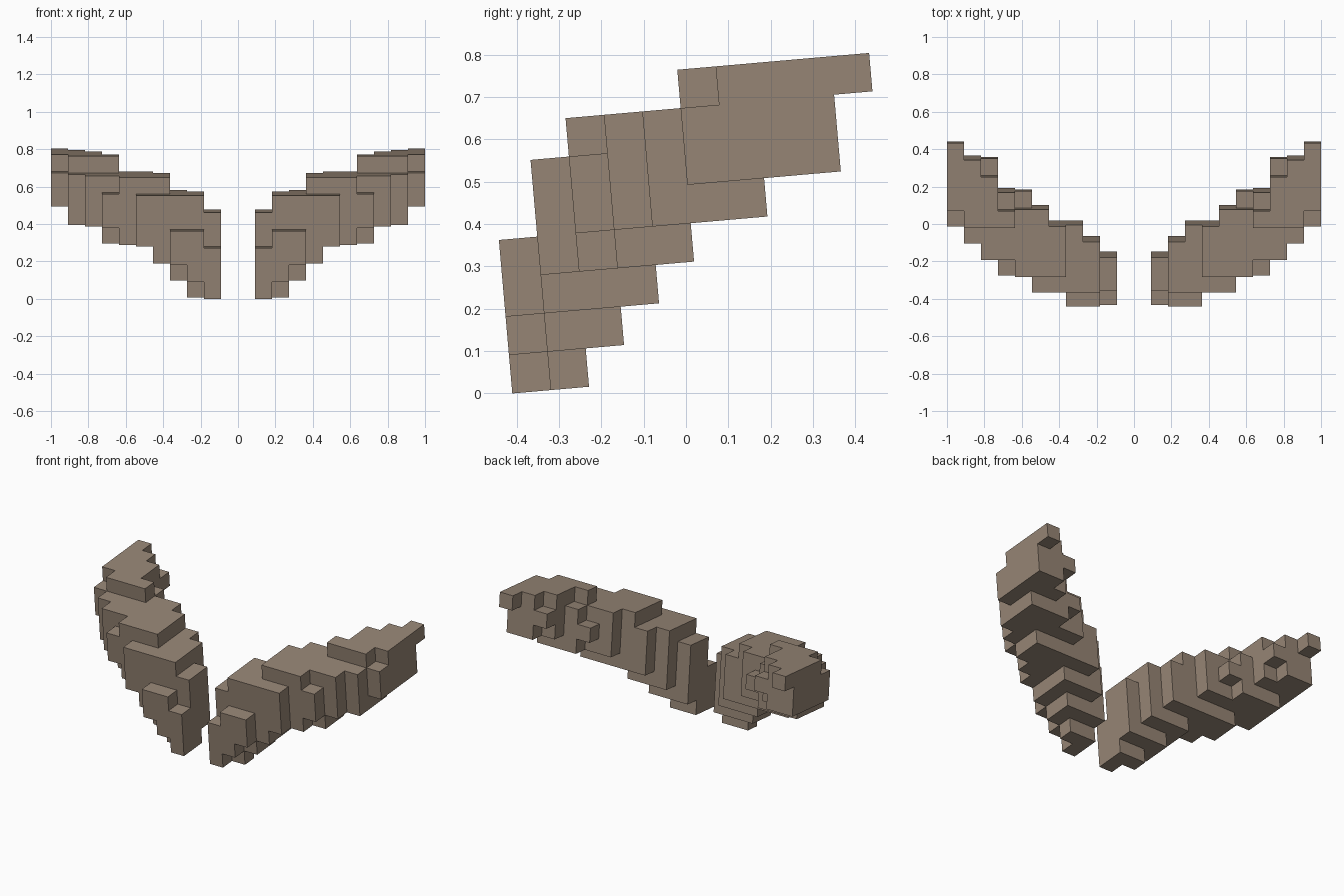
import bpy
import bmesh
import math
from mathutils import Matrix, Vector

cube = bpy.data.objects.get("Cube")
if cube:
    bpy.data.objects.remove(cube, do_unlink=True)

CELL = 1 / 11
TILT = math.radians(5)

# One entry per block column, from the root to the tip of the wing:
# lowest layer, then the front and back limits of each layer going up
COLUMNS = [
    (0, "00011", "23333"),
    (0, "100011", "234444"),
    (1, "10011", "34555"),
    (2, "11112", "45555"),
    (3, "1112", "5666"),
    (3, "2222", "5676"),
    (3, "32235", "57776"),
    (4, "3335", "7898"),
    (4, "4445", "7999"),
    (5, "556", "99" + "A"),
]


def make_material(name, color):
    mat = bpy.data.materials.new(name)
    mat.use_nodes = True
    mat.diffuse_color = color
    mat.node_tree.nodes["Principled BSDF"].inputs["Base Color"].default_value = color
    return mat


def wing_cells():
    """Set of grid cells filled by one wing."""
    cells = set()
    for col, (low, fronts, backs) in enumerate(COLUMNS, start=1):
        for layer, (front, back) in enumerate(zip(fronts, backs), start=low):
            for depth in range(int(front, 16), int(back, 16)):
                cells.add((col, depth, layer))
    return cells


def add_skin(bm, cells):
    """Add a square wherever a filled cell meets an empty one."""
    verts = {}

    def vert(point):
        if point not in verts:
            verts[point] = bm.verts.new(Vector(point) * CELL)
        return verts[point]

    for cell in cells:
        for axis in range(3):
            u, v = (axis + 1) % 3, (axis + 2) % 3
            for side in (0, 1):
                neighbour = list(cell)
                neighbour[axis] += 2 * side - 1
                if tuple(neighbour) in cells:
                    continue
                corners = []
                for du, dv in ((0, 0), (1, 0), (1, 1), (0, 1)):
                    point = list(cell)
                    point[axis] += side
                    point[u] += du
                    point[v] += dv
                    corners.append(vert(tuple(point)))
                bm.faces.new(corners if side else corners[::-1])


# Stepped block wing, tilted up towards the back
bm = bmesh.new()
add_skin(bm, wing_cells())
bmesh.ops.dissolve_limit(bm, angle_limit=math.radians(1),
                         verts=bm.verts, edges=bm.edges)
bm.transform(Matrix.Translation((0, -0.41, 0)) @ Matrix.Rotation(TILT, 4, "X"))
mesh = bpy.data.meshes.new("wing_pair")
bm.to_mesh(mesh)
bm.free()
mesh.materials.append(make_material("warm_taupe", (0.305, 0.235, 0.178, 1)))

wings = bpy.data.objects.new("wing_pair", mesh)
bpy.context.collection.objects.link(wings)

# Second wing on the other side
mirror = wings.modifiers.new("Mirror", "MIRROR")
mirror.use_axis[0] = True
mirror.use_mirror_merge = False
